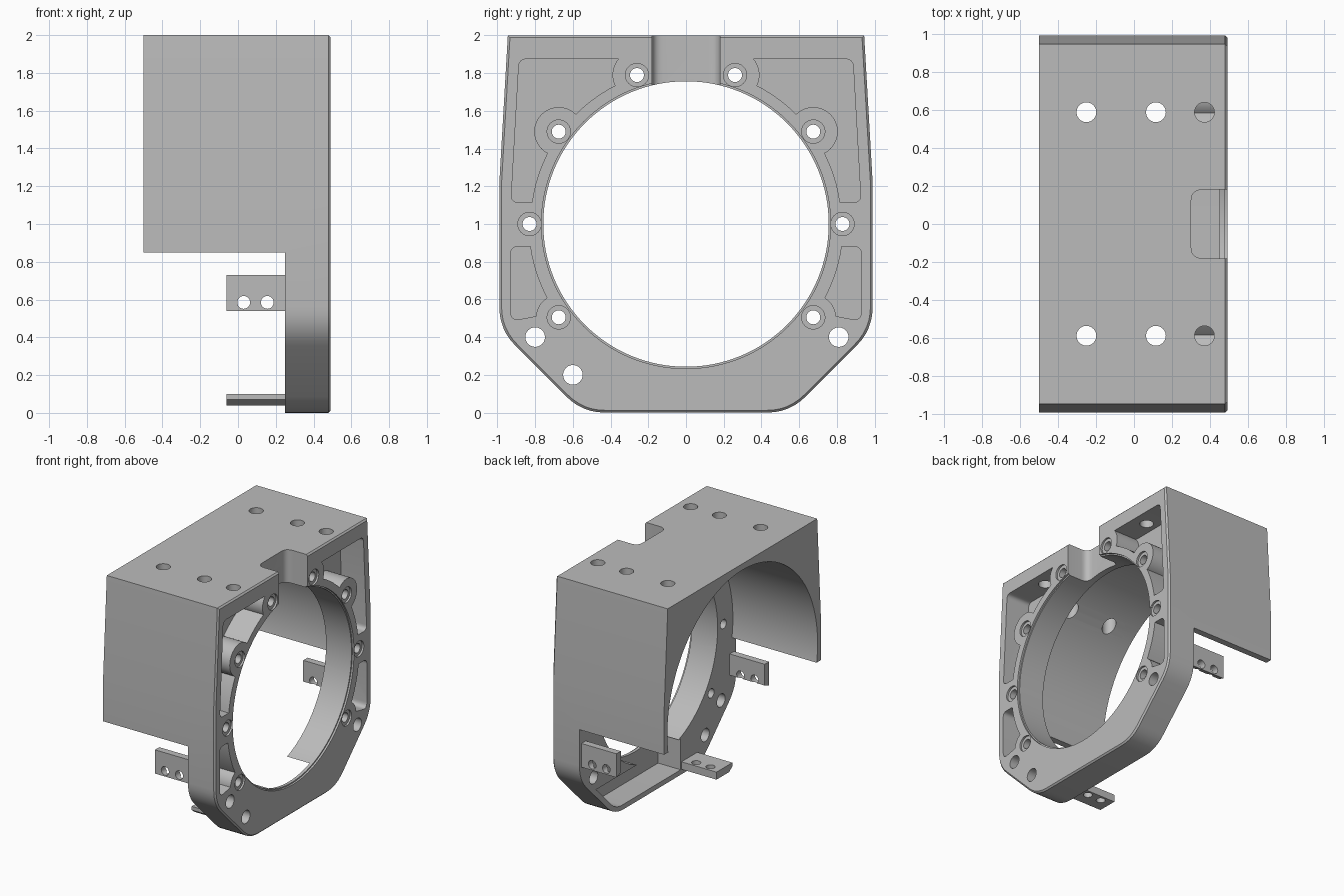
import bpy, bmesh, math
from mathutils import Vector

cube = bpy.data.objects.get("Cube")
if cube:
    bpy.data.objects.remove(cube, do_unlink=True)

grey = bpy.data.materials.new("light grey metal")
grey.use_nodes = True
grey.diffuse_color = (0.5, 0.5, 0.5, 1)
grey.node_tree.nodes["Principled BSDF"].inputs["Base Color"].default_value = (0.5, 0.5, 0.5, 1)


def rounded(corners, steps=6):
    """Polygon from (y, z, setback) corners, each softened by a short curve."""
    pts = []
    n = len(corners)
    for i, (y, z, r) in enumerate(corners):
        c = Vector((y, z))
        if not r:
            pts.append(c)
            continue
        a = c + (Vector(corners[i - 1][:2]) - c).normalized() * r
        b = c + (Vector(corners[(i + 1) % n][:2]) - c).normalized() * r
        for k in range(steps + 1):
            t = k / steps
            pts.append(a * (1 - t) ** 2 + c * 2 * t * (1 - t) + b * t * t)
    return pts


def circle(y, z, r, n=32):
    return [(y + r * math.cos(2 * math.pi * k / n), z + r * math.sin(2 * math.pi * k / n)) for k in range(n)]


def prism(name, pts, lo, hi, axis="x", bevel=0):
    """Extrude a flat profile between lo and hi along x (y, z profile) or along z / y."""
    place = {"x": lambda p, d: (d, p[0], p[1]),
             "y": lambda p, d: (p[0], d, p[1]),
             "z": lambda p, d: (p[0], p[1], d)}[axis]
    bm = bmesh.new()
    low = [bm.verts.new(place(p, lo)) for p in pts]
    high = [bm.verts.new(place(p, hi)) for p in pts]
    bm.faces.new(low)
    cap = bm.faces.new(high)
    n = len(pts)
    for i in range(n):
        j = (i + 1) % n
        bm.faces.new((low[i], low[j], high[j], high[i]))
    bmesh.ops.recalc_face_normals(bm, faces=bm.faces[:])
    if bevel:
        bmesh.ops.bevel(bm, geom=list(cap.edges), offset=bevel, segments=1, affect="EDGES")
    mesh = bpy.data.meshes.new(name)
    bm.to_mesh(mesh)
    bm.free()
    mesh.materials.append(grey)
    obj = bpy.data.objects.new(name, mesh)
    bpy.context.collection.objects.link(obj)
    return obj


def box(y0, y1, z0, z1):
    return [(y0, z0), (y1, z0), (y1, z1), (y0, z1)]


def cut(target, *cutters):
    """Subtract the cutters one after another and discard them."""
    for c in cutters:
        mod = target.modifiers.new("cut", "BOOLEAN")
        mod.operation = "DIFFERENCE"
        mod.solver = "EXACT"
        mod.object = c
        bpy.context.view_layer.update()
        mesh = bpy.data.meshes.new_from_object(target.evaluated_get(bpy.context.evaluated_depsgraph_get()))
        target.modifiers.clear()
        target.data = mesh
        bpy.data.objects.remove(c, do_unlink=True)


def smooth(obj):
    bpy.ops.object.select_all(action="DESELECT")
    obj.select_set(True)
    bpy.context.view_layer.objects.active = obj
    bpy.ops.object.shade_smooth_by_angle(angle=math.radians(30))


# Outer housing block with tapered sides and cut lower corners
half = [(0.55, 0, 0.12), (0.99, 0.44, 0.12), (0.99, 1.22, 0), (0.945, 2, 0)]
outline = rounded(half + [(-y, z, r) for y, z, r in reversed(half)])
housing = prism("housing", outline, -0.5, 0.49, bevel=0.012)

# Rear clearance below the hood, hood arch, and main bore with a chamfered lip
cut(housing,
    prism("rear_clearance", box(-1.2, 1.2, -0.2, 0.85), -0.7, 0.25),
    prism("hood_arch", circle(0, 1, 0.95, 96), -0.7, 0.25),
    prism("bore", circle(0, 1, 0.757, 128), 0.1, 0.7),
    prism("bore_lip", circle(0, 1, 0.767, 128), 0.475, 0.7))

# Top notch, open to the front flange and the bore
cut(housing, prism("notch", rounded([(0.30, -0.18, 0.06), (0.6, -0.18, 0),
                                     (0.6, 0.18, 0), (0.30, 0.18, 0.06)]), 1.6, 2.2, "z"))

# Lower recess behind the thin front web
cut(housing, prism("lower_recess", rounded([(-0.29, 0.04, 0), (0.53, 0.04, 0.08),
                                            (0.78, 0.29, 0), (-0.29, 0.29, 0)]), 0.1, 0.45))

bolts = [(0.26, 1.79), (0.675, 1.49), (0.83, 1.0), (0.675, 0.505)]
for s in (1, -1):
    # Upper face pocket, leaving the bore ring and bolt bosses
    upper = prism("upper_pocket", rounded([(s * 0.2, 1.875, 0), (s * 0.885, 1.875, 0.04),
                                           (s * 0.928, 1.115, 0.04), (s * 0.6, 1.115, 0)]), 0.28, 0.7)
    cut(upper, prism("ring", circle(0, 1, 0.825, 96), 0.1, 0.9),
        *[prism("boss", circle(s * y, z, 0.13), 0.1, 0.9) for y, z in bolts[:2]])
    # Lower face pocket
    lower = prism("lower_pocket", rounded([(s * 0.7, 0.88, 0), (s * 0.93, 0.88, 0.04),
                                           (s * 0.93, 0.485, 0.05), (s * 0.7, 0.53, 0)]), 0.3, 0.7)
    cut(lower, prism("ring", circle(0, 1, 0.835, 96), 0.1, 0.9),
        *[prism("boss", circle(s * y, z, 0.12), 0.1, 0.9) for y, z in bolts[2:]])
    cut(housing, upper, lower)
    # Bolt holes with shallow counterbores
    for y, z in bolts:
        cut(housing, prism("bolt_hole", circle(s * y, z, 0.037, 24), 0.0, 0.7),
            prism("counterbore", circle(s * y, z, 0.062, 24), 0.475, 0.7))
    # Hood screw holes; the forward one opens into the face pocket
    for x, floor in ((-0.25, 1.5), (0.115, 1.5), (0.37, 1.8)):
        cut(housing, prism("hood_hole", circle(x, s * 0.587, 0.052, 24), floor, 2.2, "z"))

# Dowel holes in the lower corners
for y, z in ((-0.8, 0.4), (0.81, 0.4), (-0.6, 0.2)):
    cut(housing, prism("dowel_hole", circle(y, z, 0.052, 24), 0.0, 0.7))
smooth(housing)

# Side tabs and the bottom tab, each with two holes
for name, y0, y1 in (("left_side_tab", 0.91, 0.965), ("right_side_tab", -0.965, -0.91)):
    tab = prism(name, [(y0, 0.56 if y0 > 0 else 0.54), (y1, 0.54 if y0 > 0 else 0.56),
                       (y1, 0.73), (y0, 0.73)], -0.06, 0.255)
    cut(tab, *[prism("tab_hole", circle(x, 0.585, 0.034, 24), y0 - 0.1, y1 + 0.1, "y") for x in (0.03, 0.155)])
    smooth(tab)
tab = prism("bottom_tab", [(-0.5, 0.07), (-0.46, 0.04), (-0.3, 0.04), (-0.3, 0.1), (-0.5, 0.1)], -0.06, 0.255)
cut(tab, *[prism("tab_hole", circle(x, -0.35, 0.034, 24), -0.1, 0.3, "z") for x in (0.03, 0.155)])
smooth(tab)
